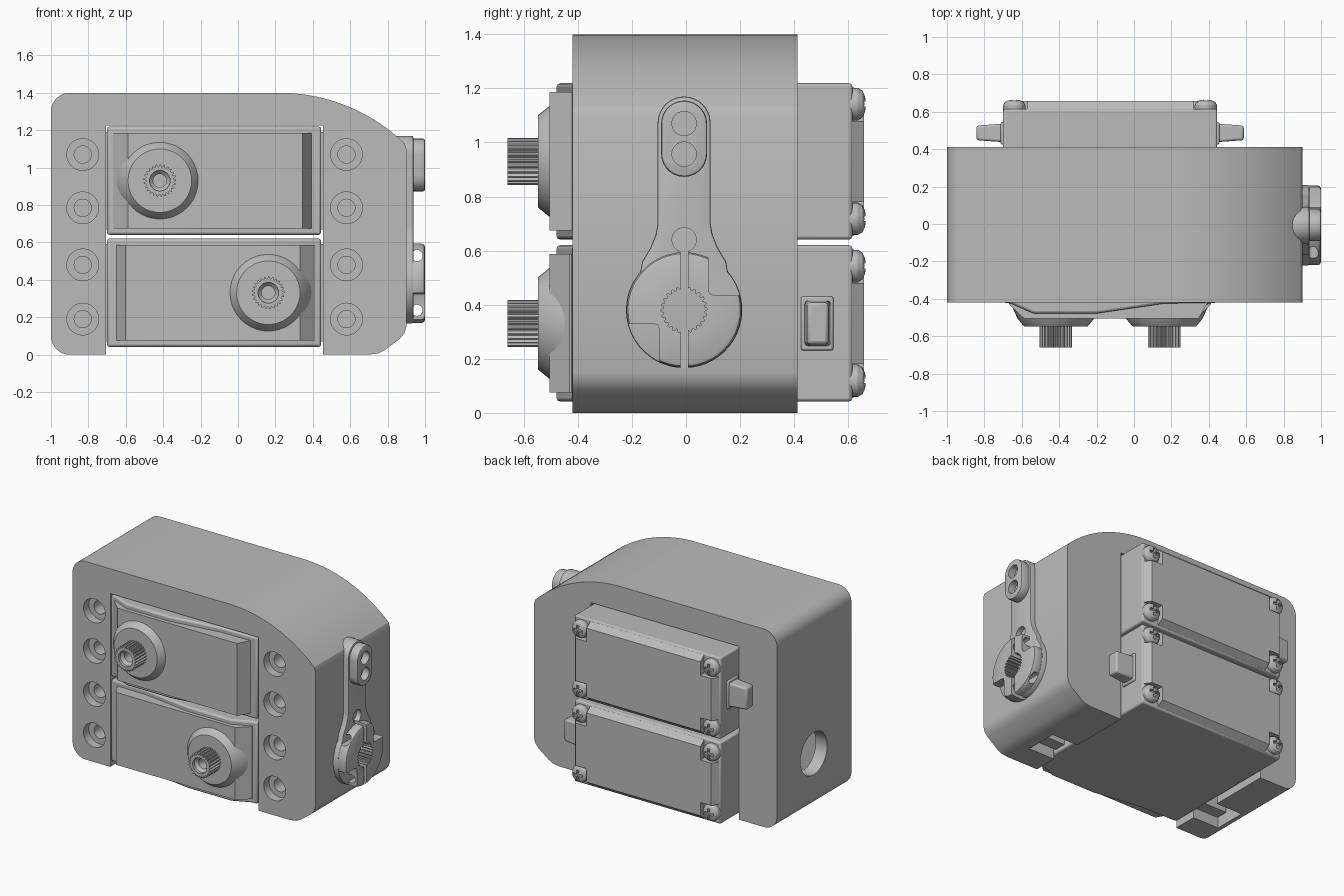
import bpy, bmesh
from math import sin, cos, pi, sqrt
from mathutils import Vector

cube = bpy.data.objects.get("Cube")
if cube:
    bpy.data.objects.remove(cube, do_unlink=True)

grey = bpy.data.materials.new("plain grey")
grey.use_nodes = True
grey.diffuse_color = (0.5, 0.5, 0.5, 1)
grey.node_tree.nodes["Principled BSDF"].inputs["Base Color"].default_value = (0.5, 0.5, 0.5, 1)


def place(axis, a, b, h):
    """Put profile coordinates (a, b) and height h along the given axis."""
    return {"x": (h, a, b), "y": (a, h, b), "z": (a, b, h)}[axis]


def finish(name, bm, bevel=0.0, segments=2):
    bmesh.ops.recalc_face_normals(bm, faces=bm.faces)
    mesh = bpy.data.meshes.new(name)
    bm.to_mesh(mesh)
    bm.free()
    obj = bpy.data.objects.new(name, mesh)
    bpy.context.collection.objects.link(obj)
    mesh.materials.append(grey)
    if bevel:
        mod = obj.modifiers.new("soft edges", "BEVEL")
        mod.width, mod.segments, mod.limit_method = bevel, segments, "ANGLE"
    return obj


def prism(name, pts, axis, low, high, bevel=0.0, segments=2):
    bm = bmesh.new()
    rings = [[bm.verts.new(place(axis, a, b, h)) for a, b in pts] for h in (low, high)]
    n = len(pts)
    for ring in rings:
        bm.faces.new(ring)
    for i in range(n):
        j = (i + 1) % n
        bm.faces.new((rings[0][i], rings[0][j], rings[1][j], rings[1][i]))
    return finish(name, bm, bevel, segments)


def lathe(name, profile, a, b, axis, n=40):
    """Stack of circles (radius, height) about an axis, capped at both ends."""
    bm = bmesh.new()
    rings = [[bm.verts.new(place(axis, x, y, h)) for x, y in circle(a, b, r, n)]
             for r, h in profile]
    bm.faces.new(rings[0])
    bm.faces.new(rings[-1])
    for p, q in zip(rings, rings[1:]):
        for i in range(n):
            bm.faces.new((p[i], p[i - 1], q[i - 1], q[i]))
    return finish(name, bm)


def arc(a, b, r, start, end, n=8):
    return [(a + r * cos(start + (end - start) * i / n),
             b + r * sin(start + (end - start) * i / n)) for i in range(n + 1)]


def circle(a, b, r, n=32):
    return arc(a, b, r, 0, 2 * pi, n)[:-1]


def star(a, b, r, depth, teeth):
    return [(a + (r - depth * (i // 2 % 2)) * cos(pi * i / (2 * teeth) * 1.0),
             b + (r - depth * (i // 2 % 2)) * sin(pi * i / (2 * teeth) * 1.0))
            for i in range(4 * teeth)]


def rect(a0, a1, b0, b1):
    return [(a0, b0), (a1, b0), (a1, b1), (a0, b1)]


def stadium(a, low, high, r):
    return arc(a, high - r, r, 0, pi, 14) + arc(a, low + r, r, pi, 2 * pi, 14)


def carve(obj, cutters):
    """Subtract the cutters, keep the result and discard the cutters."""
    for c in cutters:
        mod = obj.modifiers.new("cut", "BOOLEAN")
        mod.operation, mod.solver, mod.object = "DIFFERENCE", "EXACT", c
    graph = bpy.context.evaluated_depsgraph_get()
    mesh = bpy.data.meshes.new_from_object(obj.evaluated_get(graph))
    obj.modifiers.clear()
    obj.data = mesh
    for c in cutters:
        bpy.data.objects.remove(c, do_unlink=True)
    return obj


# Housing: arched block, open below, with sloping shoulder
R = 0.967
shoulder = [(0.22 + d, 1.4 - R + sqrt(R * R - d * d)) for d in [0.67 * i / 20 for i in range(21)]]
outline = ([(-0.705, 0)] + arc(-0.9, 0.1, 0.1, 1.5 * pi, pi) + arc(-0.9, 1.3, 0.1, pi, pi / 2)
           + shoulder + [(0.9, 1.1), (0.9, 0.15), (0.89, 0.115), (0.865, 0.085), (0.785, 0.025),
                         (0.75, 0.007), (0.7, 0), (0.455, 0), (0.455, 1.225), (-0.705, 1.225)])
housing = prism("housing", outline, "y", -0.42, 0.412)
cuts = [prism("ear_pocket", rect(-0.91, 0.66, -0.1, 1.224), "y", -0.25, -0.02),
        prism("cable_port", circle(0, 0.39, 0.15), "x", -1.1, -0.72)]
for x in (-0.83, 0.58):
    for z in (1.07, 0.785, 0.48, 0.19):
        cuts.append(lathe("screw_bore", [(0.085, -0.5), (0.085, -0.36), (0.046, -0.36), (0.046, -0.24)],
                          x, z, "y", 28))
carve(housing, cuts)


# Servo: body, face panel, output shaft, ears, rear cover, cable plug
def servo(label, z, s):
    def X(u):
        return -0.128 + s * u

    def flip(pts):
        return [(X(u), v) for u, v in pts]

    prism(label + "_body", flip([(-0.572, 0.615), (-0.572, -0.42), (-0.53, -0.425), (-0.41, -0.478),
                                 (-0.07, -0.478), (0.29, -0.425), (0.572, -0.42), (0.572, 0.615)]),
          "z", z - 0.289, z + 0.289, 0.012)
    prism(label + "_face_panel", flip([(-0.54, -0.4), (-0.54, -0.43), (-0.46, -0.505), (0.474, -0.505),
                                       (0.522, -0.42), (0.522, -0.4)]), "z", z - 0.256, z + 0.256)
    cx = X(-0.29)
    lathe(label + "_shaft_boss", [(0.235, -0.44), (0.205, -0.505), (0.17, -0.548)], cx, z, "y")
    shaft = prism(label + "_splined_shaft", star(cx, z, 0.087, 0.012, 25), "y", -0.66, -0.54)
    carve(shaft, [lathe("bore", [(0.055, -0.7), (0.055, -0.64), (0.036, -0.62), (0.036, -0.56)],
                        cx, z, "y", 24)])
    prism(label + "_ears", rect(-0.9, 0.65, z - 0.26, z + 0.26), "y", -0.245, -0.16)
    # Rear cover with notched corners, each holding a cross-head screw
    w, h, i, j = 0.572, 0.289, 0.445, 0.15
    plus = [(w, -j), (w, j), (i, j), (i, h), (-i, h), (-i, j),
            (-w, j), (-w, -j), (-i, -j), (-i, -h), (i, -h), (i, -j)]
    cover = prism(label + "_rear_cover", [(X(u), z + v) for u, v in plus], "y", 0.6, 0.658)
    for v in cover.data.vertices:
        if v.co.y > 0.65:
            v.co.x = X(0) + max(-0.53, min(0.53, v.co.x - X(0)))
            v.co.z = z + max(-0.245, min(0.245, v.co.z - z))
    for u in (-0.512, 0.512):
        for dz in (-0.212, 0.212):
            a, b = X(u), z + dz
            screw = lathe(label + "_cover_screw", [(0.06, 0.605), (0.06, 0.635), (0.05, 0.652),
                                                   (0.03, 0.662), (0.01, 0.665)], a, b, "y", 24)
            carve(screw, [prism("slot", rect(a - p, a + p, b - q, b + q), "y", 0.645, 0.7)
                          for p, q in ((0.035, 0.009), (0.009, 0.035))])
    # Cable plug on the shaft side end, tapering outwards
    ends = sorted((X(-0.565), X(-0.585)))
    prism(label + "_plug_collar", rect(0.425, 0.545, z - 0.1, z + 0.1), "x", *ends, 0.008)
    tip = X(-0.715)
    plug = prism(label + "_cable_plug", rect(0.437, 0.537, z - 0.085, z + 0.085), "x",
                 X(-0.56), tip, 0.012)
    for v in plug.data.vertices:
        if abs(v.co.x - tip) < 0.01:
            v.co.y = 0.487 + (v.co.y - 0.487) * 0.78
            v.co.z = z + (v.co.z - z) * 0.9


servo("upper_servo", 0.93, 1)
servo("lower_servo", 0.331, -1)

# Lever arm on the side: slim arm flaring into a round foot
CY, CZ = -0.007, 0.381
flare = [(0.098, 0.7), (0.105, 0.66), (0.125, 0.61), (0.155, 0.56)]
foot = arc(CY, CZ, 0.215, pi - 0.72, 2 * pi + 0.72, 36)
lever = (arc(CY, 1.072, 0.098, 0, pi, 16) + [(CY - a, b) for a, b in flare] + foot
         + [(CY + a, b) for a, b in reversed(flare)])
arm = prism("lever_arm", lever, "x", 0.84, 0.937, 0.008)
carve(arm, [prism("hole", circle(CY, 0.64, 0.045, 24), "x", 0.86, 1.1),
            prism("bore", star(CY, CZ, 0.085, 0.01, 24), "x", 0.86, 1.1),
            prism("slit", rect(CY - 0.014, CY + 0.014, 0.1, 0.6), "x", 0.905, 1.1)])

# Lever tip pad with two holes
pad = prism("lever_tip_pad", stadium(CY, 0.873, 1.155, 0.085), "x", 0.92, 1.0, 0.01)
carve(pad, [prism("hole", circle(CY, z, 0.045, 24), "x", 0.95, 1.1) for z in (1.07, 0.957)])

# Clamp hub: slit and splined, with recesses and cross holes for two clamp screws
hub = prism("clamp_hub", circle(CY, CZ, 0.213, 48), "x", 0.92, 1.0, 0.018)
carve(hub, [prism("bore", star(CY, CZ, 0.085, 0.01, 24), "x", 0.9, 1.1),
            prism("slit", rect(CY - 0.014, CY + 0.014, 0.1, 0.7), "x", 0.9, 1.1),
            prism("recess", rect(-0.3, -0.098, 0.1, 0.33), "x", 0.9, 1.1, 0.02),
            prism("recess", rect(0.083, 0.3, 0.435, 0.7), "x", 0.9, 1.1, 0.02),
            prism("screw_hole", circle(0.957, 0.53, 0.03, 20), "y", -0.4, 0.4),
            prism("screw_hole", circle(0.957, 0.237, 0.03, 20), "y", -0.4, 0.4)])

for obj in bpy.context.scene.objects:
    obj.select_set(obj.type == "MESH")
bpy.context.view_layer.objects.active = housing
bpy.ops.object.shade_smooth_by_angle(angle=0.5)
